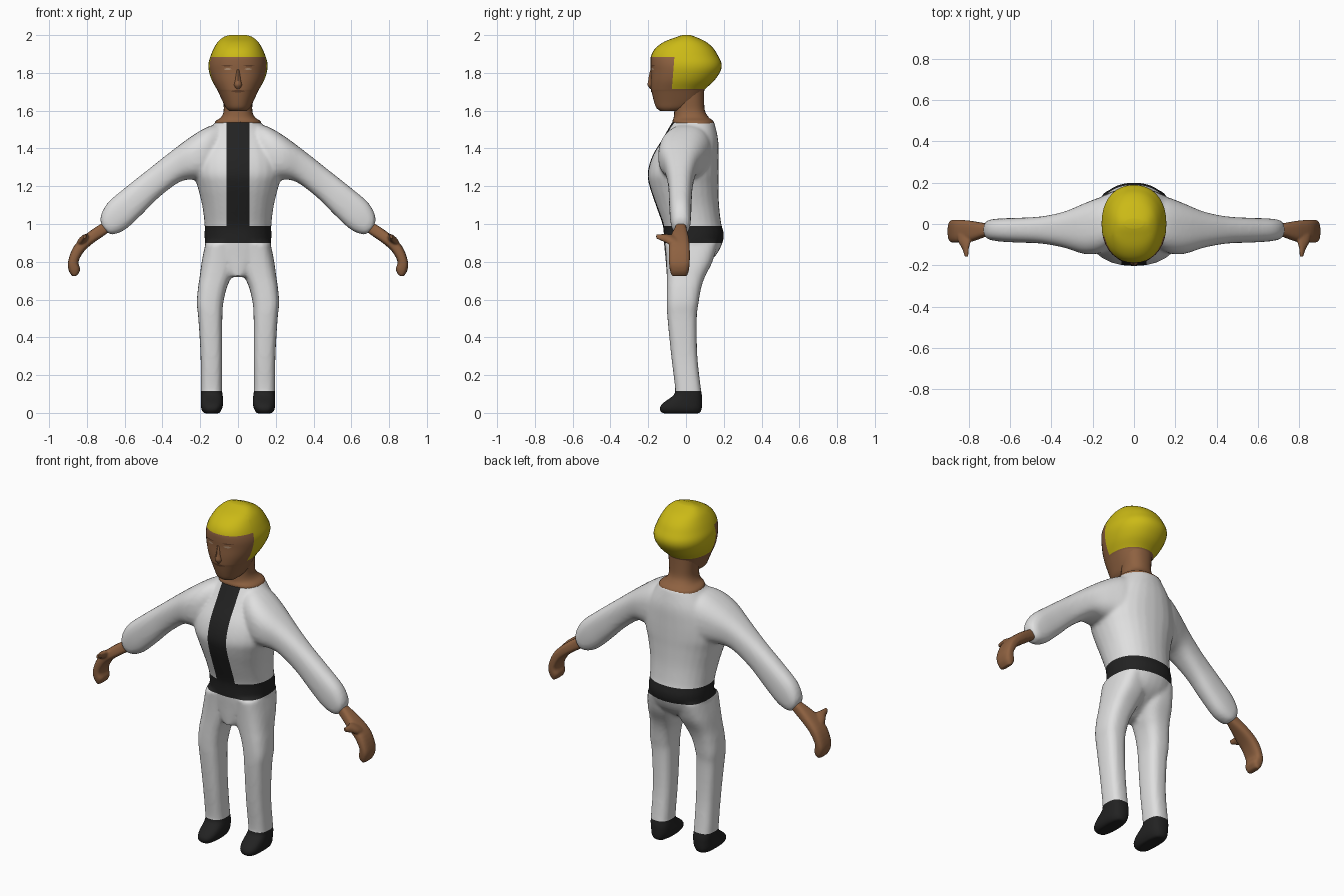
import bpy, bmesh, math
from mathutils import Vector
from mathutils.bvhtree import BVHTree

if "Cube" in bpy.data.objects:
    bpy.data.objects.remove(bpy.data.objects["Cube"])


def material(name, rgb):
    m = bpy.data.materials.new(name)
    m.diffuse_color = (*rgb, 1)
    m.use_nodes = True
    m.node_tree.nodes["Principled BSDF"].inputs["Base Color"].default_value = m.diffuse_color
    return m


WHITE = material("white_cloth", (0.74, 0.74, 0.74))
BLACK = material("black_trim", (0.016, 0.016, 0.016))
SKIN = material("brown_skin", (0.27, 0.12, 0.052))
HAIR = material("yellow_hair", (0.6, 0.49, 0.008))
LIP = material("dark_brown", (0.13, 0.055, 0.025))
EYE = material("eye_tone", (0.42, 0.27, 0.17))


def flat(z, x0, x1, y0, y1):
    """Horizontal ring: centre, x half axis, y half axis."""
    return ((x0 + x1) / 2, (y0 + y1) / 2, z, (x1 - x0) / 2, 0, 0, 0, (y1 - y0) / 2, 0)


def slanted(xa, za, xb, zb, y0, y1):
    """Ring across a limb, from its upper to its lower edge."""
    return ((xa + xb) / 2, (y0 + y1) / 2, (za + zb) / 2,
            (xb - xa) / 2, 0, (zb - za) / 2, 0, (y1 - y0) / 2, 0)


def smooth_rings(rings, steps):
    """Catmull-Rom interpolation between the given rings."""
    out = []
    for i in range(len(rings) - 1):
        p0, p1, p2, p3 = (rings[min(max(j, 0), len(rings) - 1)] for j in range(i - 1, i + 3))
        for s in range(steps):
            t = s / steps
            out.append([0.5 * (2 * b + (c - a) * t + (2 * a - 5 * b + 4 * c - d) * t * t
                               + (3 * b - a - 3 * c + d) * t ** 3)
                        for a, b, c, d in zip(p0, p1, p2, p3)])
    return out + [rings[-1]]


def loft(bm, rings, power=2.3, sides=28, steps=4, mirror=False):
    for side in ((1, -1) if mirror else (1,)):
        loops = []
        for r in smooth_rings(rings, steps):
            c, u, v = Vector(r[0:3]), Vector(r[3:6]), Vector(r[6:9])
            loop = []
            for k in range(sides):
                a = 2 * math.pi * k / sides
                ca, sa = math.cos(a), math.sin(a)
                p = (c + u * math.copysign(abs(ca) ** (2 / power), ca)
                     + v * math.copysign(abs(sa) ** (2 / power), sa))
                loop.append(bm.verts.new((p.x * side, p.y, p.z)))
            loops.append(loop)
        faces = [bm.faces.new((a[k], a[(k + 1) % sides], b[(k + 1) % sides], b[k]))
                 for a, b in zip(loops, loops[1:]) for k in range(sides)]
        faces += [bm.faces.new(loops[0]), bm.faces.new(loops[-1])]
        bmesh.ops.recalc_face_normals(bm, faces=faces)


def finish(bm, name, mats, voxel=0, smooth=0, cuts=(), rule=None):
    """Make the object, fuse its volumes, then cut and colour it by a rule."""
    me = bpy.data.meshes.new(name)
    bm.to_mesh(me)
    bm.free()
    ob = bpy.data.objects.new(name, me)
    bpy.context.collection.objects.link(ob)
    bpy.ops.object.select_all(action='DESELECT')
    bpy.context.view_layer.objects.active = ob
    ob.select_set(True)
    if voxel:
        m = ob.modifiers.new("fuse", 'REMESH')
        m.mode, m.voxel_size = 'VOXEL', voxel
        bpy.ops.object.modifier_apply(modifier=m.name)
        m = ob.modifiers.new("soften", 'SMOOTH')
        m.factor, m.iterations = 0.5, smooth
        bpy.ops.object.modifier_apply(modifier=m.name)
    me = ob.data
    me.materials.clear()
    for mat in mats:
        me.materials.append(mat)
    bm = bmesh.new()
    bm.from_mesh(me)
    for co, no in cuts:
        bmesh.ops.bisect_plane(bm, geom=bm.verts[:] + bm.edges[:] + bm.faces[:],
                               plane_co=co, plane_no=no, dist=1e-5)
    if rule:
        for f in bm.faces:
            f.material_index = rule(f.calc_center_median(), f.normal)
    bm.to_mesh(me)
    bm.free()
    bpy.ops.object.shade_smooth_by_angle(angle=math.radians(40))
    return ob


# Suit: torso and hips, arms, legs with shoes, fused into one body
bm = bmesh.new()
torso = [(0.72, .04, -.10, -.01), (0.77, .10, -.105, .08), (0.83, .165, -.11, .155),
         (0.90, .175, -.117, .193), (0.95, .177, -.118, .20), (1.0, .177, -.125, .187),
         (1.1, .19, -.16, .175), (1.2, .215, -.193, .172), (1.27, .235, -.203, .173),
         (1.36, .225, -.178, .173), (1.45, .185, -.125, .17), (1.545, .115, -.07, .148)]
loft(bm, [flat(z, -w, w, a, b) for z, w, a, b in torso], 2.2)
arm = [(.08, 1.535, .10, 1.20, -.10, .14), (.16, 1.515, .16, 1.22, -.14, .13),
       (.25, 1.462, .23, 1.235, -.145, .10), (.36, 1.38, .31, 1.222, -.115, .06),
       (.47, 1.293, .42, 1.14, -.095, .037), (.60, 1.19, .51, 1.05, -.09, .03),
       (.69, 1.112, .595, .972, -.085, .027), (.727, 1.04, .66, .945, -.075, .02),
       (.722, .99, .69, .953, -.06, .005)]
loft(bm, [slanted(*r) for r in arm], 2.5, mirror=True)
leg = [(.90, .005, .172, -.112, .17), (.80, .008, .192, -.105, .14), (.72, .035, .203, -.102, .10),
       (.66, .06, .212, -.102, .08), (.58, .078, .218, -.102, .066), (.5, .083, .21, -.098, .057),
       (.3, .083, .198, -.078, .06), (.12, .084, .197, -.057, .08), (.09, .08, .197, -.07, .086),
       (.05, .078, .197, -.125, .086), (.02, .085, .195, -.142, .084), (-.003, .10, .18, -.125, .075)]
loft(bm, [flat(*r) for r in leg], 2.8, mirror=True)


def suit_colour(c, n):
    if c.z < 0.115:
        return 1
    if abs(c.x) < 0.3 and 0.9 < c.z < 0.99:
        return 1
    return int(c.z > 0.95 and abs(c.x) < 0.06 and c.y < 0 and n.y < 0.2)


up = (0, 0, 1)
finish(bm, "suit", [WHITE, BLACK], 0.011, 4,
       [((0, 0, .115), up), ((0, 0, .9), up), ((0, 0, .99), up),
        ((.06, 0, 0), (1, 0, 0)), ((-.06, 0, 0), (1, 0, 0))], suit_colour)

# Hands: curved mitten shape with a pointed thumb
bm = bmesh.new()
hand = [(.70, 1.01, .675, .965, -.055, .0), (.735, .995, .70, .945, -.06, .003),
        (.81, .942, .765, .90, -.085, .015), (.87, .88, .815, .855, -.09, .02),
        (.90, .80, .845, .80, -.09, .02), (.895, .75, .835, .76, -.085, .015),
        (.875, .722, .85, .728, -.075, .005)]
loft(bm, [slanted(*r) for r in hand], 3, mirror=True)
thumb = [(-.05, .82, .91, .036, .02), (-.085, .82, .918, .03, .022),
         (-.12, .815, .927, .016, .018), (-.158, .81, .934, .009, .011)]
loft(bm, [(x, y, z, w, 0, -w * .5, 0, 0, h) for y, x, z, w, h in thumb], mirror=True)
finish(bm, "hands", [SKIN], 0.006, 3)

# Neck
bm = bmesh.new()
neck = [(1.50, .12, -.06, .14), (1.54, .122, -.072, .147), (1.565, .09, -.065, .12),
        (1.60, .076, -.062, .10), (1.66, .078, -.06, .096), (1.74, .085, -.06, .097)]
loft(bm, [flat(z, -w, w, a, b) for z, w, a, b in neck])
finish(bm, "neck", [SKIN])

# Head with a cap of hair
bm = bmesh.new()
head = [(1.598, .045, -.135, -.03), (1.615, .064, -.157, .03), (1.65, .082, -.17, .075),
        (1.70, .105, -.182, .095), (1.715, .113, -.185, .102), (1.76, .138, -.187, .15),
        (1.81, .154, -.186, .183), (1.85, .156, -.188, .188), (1.89, .145, -.185, .17),
        (1.93, .128, -.162, .145), (1.965, .106, -.115, .105), (1.99, .076, -.05, .052),
        (2.0, .045, -.02, .025)]
loft(bm, [flat(z, -w, w, a, b) for z, w, a, b in head], 2.2, 36)
# nose ridge
nose = [(1.715, .012, -.19, -.15), (1.735, .022, -.203, -.15), (1.76, .017, -.2, -.15),
        (1.80, .012, -.193, -.15), (1.83, .012, -.184, -.15)]
tree = BVHTree.FromBMesh(bm)
loft(bm, [flat(z, -w, w, a, b) for z, w, a, b in nose], 2, 12)
finish(bm, "head", [SKIN, HAIR], 0, 0,
       [((0, 0, 1.885), up), ((0, 0, 1.715), up), ((0, -.068, 1.8), (0, 1, -.08))],
       lambda c, n: int(c.z > 1.885 or (c.z > 1.715 and c.y + .068 - .08 * (c.z - 1.8) > 0)))


def face_plate(name, mat, x, z, w, h, mirror=False):
    """Thin curved plate laid on the front of the head."""
    bm = bmesh.new()
    for side in ((1, -1) if mirror else (1,)):
        rows = []
        for k in range(9):
            t = k / 4 - 1
            half = h * max(0.15, 1 - t * t)
            row = []
            for s in (-1, 1):
                px, pz = side * (x + w * t), z + s * half
                y = tree.ray_cast(Vector((px, -1, pz)), Vector((0, 1, 0)))[0].y
                row.append(bm.verts.new((px, y - 0.002, pz)))
            rows.append(row)
        for a, b in zip(rows, rows[1:]):
            f = bm.faces.new((a[0], b[0], b[1], a[1]))
            f.normal_update()
            if f.normal.y > 0:
                f.normal_flip()
    finish(bm, name, [mat])


# Facial details
face_plate("mouth", LIP, 0, 1.703, .038, .007)
face_plate("brows", LIP, .058, 1.838, .03, .004, True)
face_plate("eyes", EYE, .055, 1.82, .02, .006, True)
